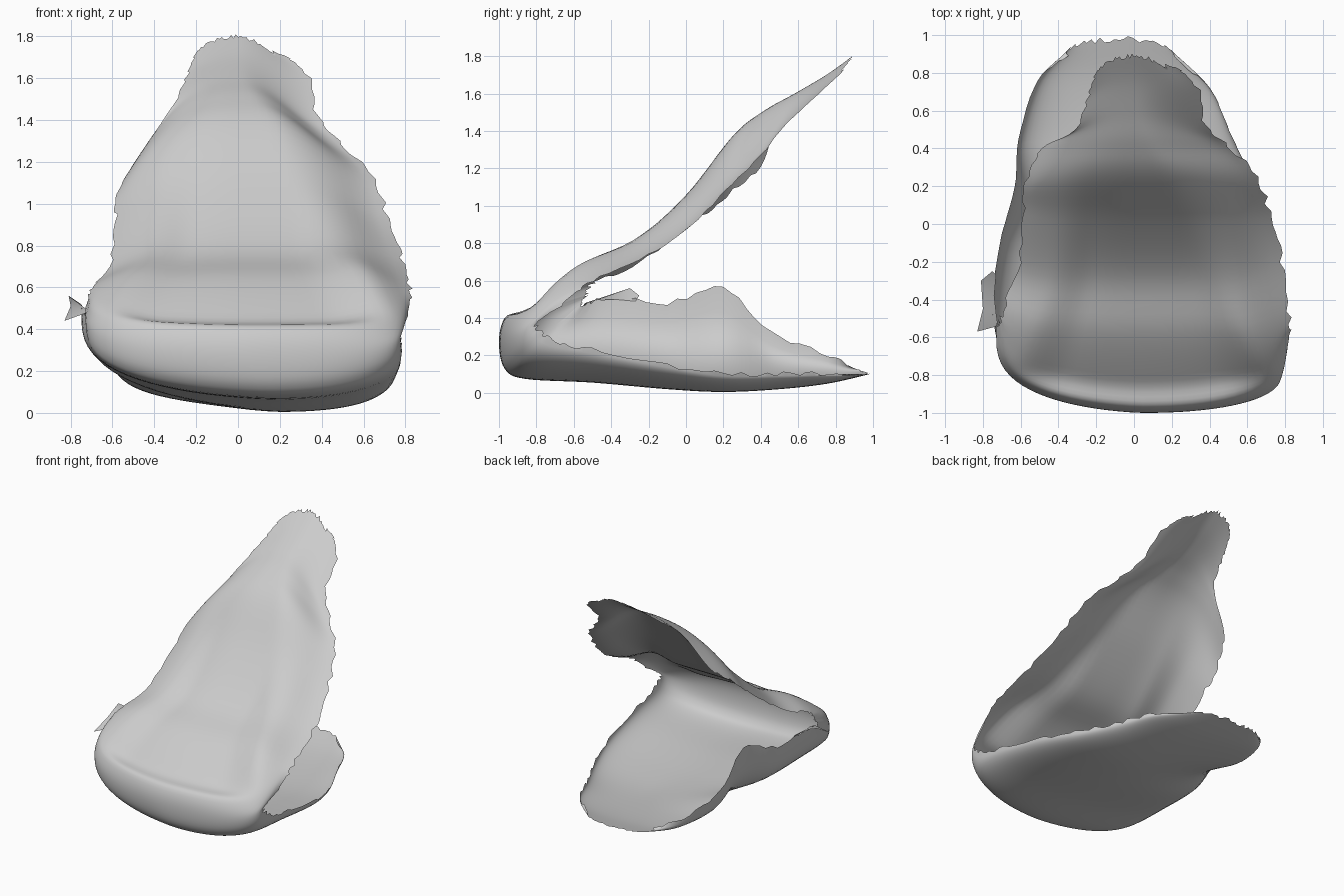
import bpy, bmesh, math, random

if "Cube" in bpy.data.objects:
    bpy.data.objects.remove(bpy.data.objects["Cube"])
random.seed(4)

# Stations: spine x,y,z | left rim x,y,z | right rim x,y,z
LOWER = [
    (-.05, .98, .10, -.36, .88, .14, .22, .87, .10),
    (.05, .76, .05, -.51, .76, .20, .40, .72, .10),
    (.15, .50, .02, -.61, .45, .32, .51, .48, .10),
    (.20, .20, .005, -.63, .20, .55, .64, .20, .10),
    (.20, -.10, .02, -.71, -.10, .48, .73, -.10, .15),
    (.20, -.50, .055, -.75, -.42, .50, .77, -.50, .23),
    (.15, -.86, .075, -.73, -.55, .47, .78, -.70, .27),
    (.10, -.97, .13, -.73, -.56, .48, .78, -.78, .32),
]
UPPER = [
    (.05, -1.0, .27, -.73, -.55, .50, .78, -.80, .37),
    (.05, -.97, .40, -.72, -.53, .53, .80, -.72, .43),
    (.02, -.86, .51, -.71, -.52, .57, .82, -.60, .53),
    (.00, -.60, .70, -.69, -.45, .61, .82, -.50, .60),
    (.00, -.30, .84, -.61, -.25, .70, .78, -.20, .74),
    (.00, .00, 1.10, -.58, .05, .92, .72, .03, .90),
    (.00, .25, 1.38, -.57, .22, 1.06, .65, .25, 1.12),
    (.00, .42, 1.51, -.48, .40, 1.22, .50, .41, 1.28),
    (.00, .58, 1.60, -.31, .50, 1.47, .38, .52, 1.42),
    (.00, .75, 1.70, -.24, .68, 1.62, .34, .71, 1.60),
    (.00, .89, 1.80, -.20, .80, 1.72, .24, .82, 1.70),
]
STATIONS = LOWER + UPPER
STEPS, HALF = 6, 18


def spline(p0, p1, p2, p3, t):
    return [.5 * (2*b + (c - a)*t + (2*a - 5*b + 4*c - d)*t*t + (3*b - a - 3*c + d)*t**3)
            for a, b, c, d in zip(p0, p1, p2, p3)]


def smooth(t):
    t = min(1, max(0, t))
    return t*t*(3 - 2*t)


def cross_section(s, t, u):
    """Point on the section; u counts stations from the nose up the flap."""
    flange = smooth((u - 1) / 3)
    rim = s[3:6] if t < 0 else s[6:9]
    a = abs(t)
    rx = math.sin(a*math.pi/2)
    if t > 0:      # rounded right side, ridge drifting inward toward the tip
        rz = 1 - (1 - min(1, rx)**2.2)**(1/2.2)
        ridge = .85 - .85*smooth((u - 1.5)/7.5)
        fz = smooth((a - ridge*.8)/(1.05 - ridge*.8))
        fz /= smooth((1 - ridge*.8)/(1.05 - ridge*.8))
    else:          # sloping floor with a steep left wall
        rz = .25*rx**1.5 + .75*(1 - (1 - min(1, rx)**3.5)**(1/3.5))
        fz = a**2.6
    gx, gz = rx + (a - rx)*flange, rz + (fz - rz)*flange
    # Shallow dish pressed into the middle of the upper flap
    dish = .055 * smooth(u - 1) * smooth((6.5 - u)/3) * smooth((.75 - a)/.4)
    return (s[0] + (rim[0] - s[0])*gx,
            s[1] + (rim[1] - s[1])*gz + dish*.5,
            s[2] + (rim[2] - s[2])*gz - dish)


def finish(name, bm):
    me = bpy.data.meshes.new(name)
    bm.to_mesh(me)
    bm.free()
    for p in me.polygons:
        p.use_smooth = True
    ob = bpy.data.objects.new(name, me)
    bpy.context.collection.objects.link(ob)
    return ob


# Folded shell: lower tray, rounded nose and upper flap in one open sheet
bm = bmesh.new()
n = len(STATIONS)
rows = []
for i in range(n - 1):
    for k in range(STEPS + (i == n - 2)):
        q = [STATIONS[min(n - 1, max(0, i + o))] for o in (-1, 0, 1, 2)]
        s = spline(*q, k / STEPS)
        u = i + k/STEPS - len(LOWER)
        rows.append([bm.verts.new(cross_section(s, j/HALF, u))
                     for j in range(-HALF, HALF + 1)])
for a, b in zip(rows, rows[1:]):
    for j in range(2*HALF):
        bm.faces.new((a[j], a[j+1], b[j+1], b[j]))

# Torn rim: push rim points in and out along the sheet
for row in rows:
    for edge, inner in ((row[0], row[2]), (row[-1], row[-3])):
        d = (edge.co - inner.co).normalized()
        edge.co += d * random.uniform(-.012, .02)
for row, inner in ((rows[0], rows[2]), (rows[-1], rows[-3])):
    for v, w in zip(row, inner):
        v.co += (v.co - w.co).normalized() * random.uniform(-.02, .02)
for v in bm.verts:
    v.co.z = max(v.co.z, 0)
finish("folded_shell", bm)

# Torn scrap hanging off the left hinge
bm = bmesh.new()
inner = [(-.72, -.54, .48), (-.73, -.47, .50), (-.74, -.38, .50), (-.73, -.27, .49)]
outer = [(-.83, -.57, .44), (-.80, -.45, .51), (-.81, -.30, .56), (-.75, -.25, .52)]
u = [bm.verts.new(p) for p in inner]
w = [bm.verts.new(p) for p in outer]
for i in range(3):
    bm.faces.new((u[i], u[i+1], w[i+1], w[i]))
finish("left_hinge_scrap", bm)
